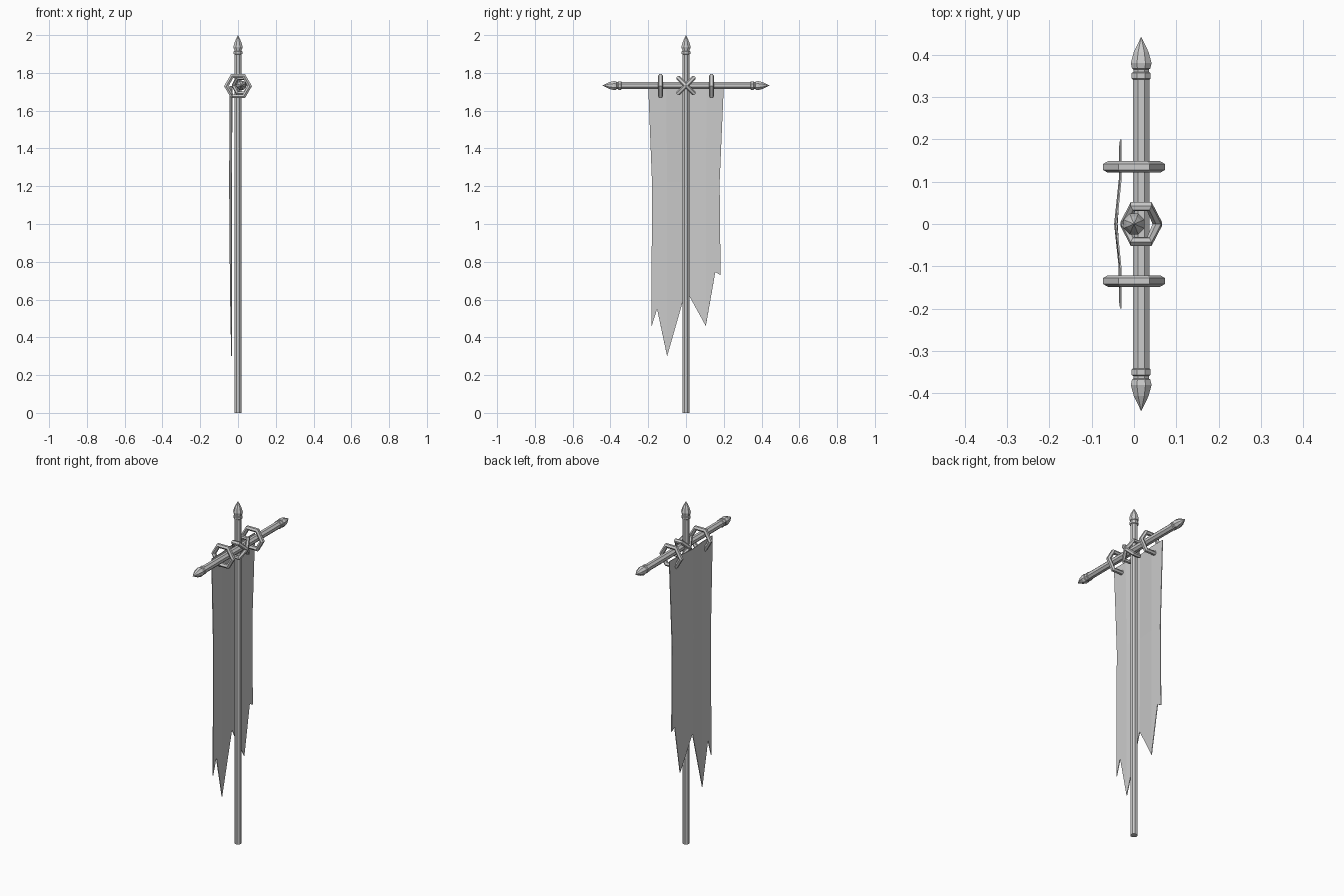
import bpy, bmesh, math
from mathutils import Matrix, Vector

if "Cube" in bpy.data.objects:
    bpy.data.objects.remove(bpy.data.objects["Cube"])


def finish(name, bm, matrix=None):
    if matrix:
        bm.transform(matrix)
    bmesh.ops.recalc_face_normals(bm, faces=bm.faces)
    me = bpy.data.meshes.new(name)
    bm.to_mesh(me)
    bm.free()
    ob = bpy.data.objects.new(name, me)
    bpy.context.collection.objects.link(ob)
    return ob


def lathe(name, profile, matrix=None, sides=8):
    """Revolve (radius, height) points about z; radius 0 ends in a point."""
    bm = bmesh.new()
    rings = []
    for r, z in profile:
        n = 1 if r == 0 else sides
        rings.append([bm.verts.new((r * math.cos(a), r * math.sin(a), z))
                      for a in [(i + .5) * math.tau / sides for i in range(n)]])
    for a, b in zip(rings, rings[1:]):
        for i in range(sides):
            j = (i + 1) % sides
            bm.faces.new((a[i], a[j], b[0]) if len(b) == 1 else (a[i], a[j], b[j], b[i]))
    for end in (rings[0], rings[-1]):
        if len(end) > 1:
            bm.faces.new(end)
    return finish(name, bm, matrix)


def hex_ring(name, rx, rz, tube, matrix):
    """Six-sided ring in the xz plane with a six-sided tube."""
    bm = bmesh.new()
    loops = []
    for i in range(6):
        a = i * math.tau / 6
        loop = []
        for k in range(6):
            b = (k + .5) * math.tau / 6
            d = tube * math.cos(b)
            loop.append(bm.verts.new(((rx + d) * math.cos(a), tube * math.sin(b),
                                      (rz + d) * math.sin(a))))
        loops.append(loop)
    for i in range(6):
        p, q = loops[i], loops[(i + 1) % 6]
        for k in range(6):
            m = (k + 1) % 6
            bm.faces.new((p[k], p[m], q[m], q[k]))
    return finish(name, bm, matrix)


BAR_X, BAR_Z = 0.017, 1.733

# Pole and crossbar
lathe("pole", [(.02, 0), (.02, 1.905)])
to_y = Matrix.Translation((BAR_X, 0, BAR_Z)) @ Matrix.Rotation(-math.pi / 2, 4, 'X')
lathe("crossbar", [(.021, -.35), (.021, .35)], to_y)

# Pointed finials with collars, measured from the tip
finial = [(.02, -.102), (.0245, -.099), (.0245, -.086), (.02, -.083), (.02, -.077),
          (.0235, -.075), (.0265, -.062), (.019, -.036), (0, 0)]
lathe("pole_finial", finial, Matrix.Translation((0, 0, 2)))
for s, side in ((1, "back"), (-1, "front")):
    m = Matrix.Translation((BAR_X, s * .443, BAR_Z)) @ Matrix.Rotation(-s * math.pi / 2, 4, 'X')
    lathe("crossbar_finial_" + side, finial, m)

# Hanging rings
for s, side in ((1, "back"), (-1, "front")):
    hex_ring("hanging_ring_" + side, .062, .062, .0135,
             Matrix.Translation((0, s * .135, 1.73)))

# Crossed lashings where the bar meets the pole
for s in (1, -1):
    m = Matrix.Translation((BAR_X, 0, BAR_Z)) @ Matrix.Rotation(s * math.pi / 4, 4, 'X')
    hex_ring("lashing_%s" % ("a" if s > 0 else "b"), .039, .067, .012, m)

# Torn banner: columns of (top y, middle y, bottom y, bottom z)
columns = [(-.2, -.18, -.183, .455), (-.165, -.153, -.153, .55), (-.105, -.1, -.1, .30),
           (0, 0, 0, .65), (.11, .105, .105, .46), (.165, .153, .155, .745),
           (.2, .178, .183, .73)]
bm = bmesh.new()
grid = []
for t, m, b, zb in columns:
    bulge = .011 * max(0, 1 - abs(t) / .11)
    grid.append([bm.verts.new((-.031 - bulge, t, 1.73)),
                 bm.verts.new((-.034 - bulge, m, 1.22)),
                 bm.verts.new((-.034 - bulge * .6, b, zb))])
for p, q in zip(grid, grid[1:]):
    for k in range(2):
        bm.faces.new((p[k], q[k], q[k + 1], p[k + 1]))
banner = finish("banner", bm)
thick = banner.modifiers.new("thickness", 'SOLIDIFY')
thick.thickness = .004
thick.offset = 0
